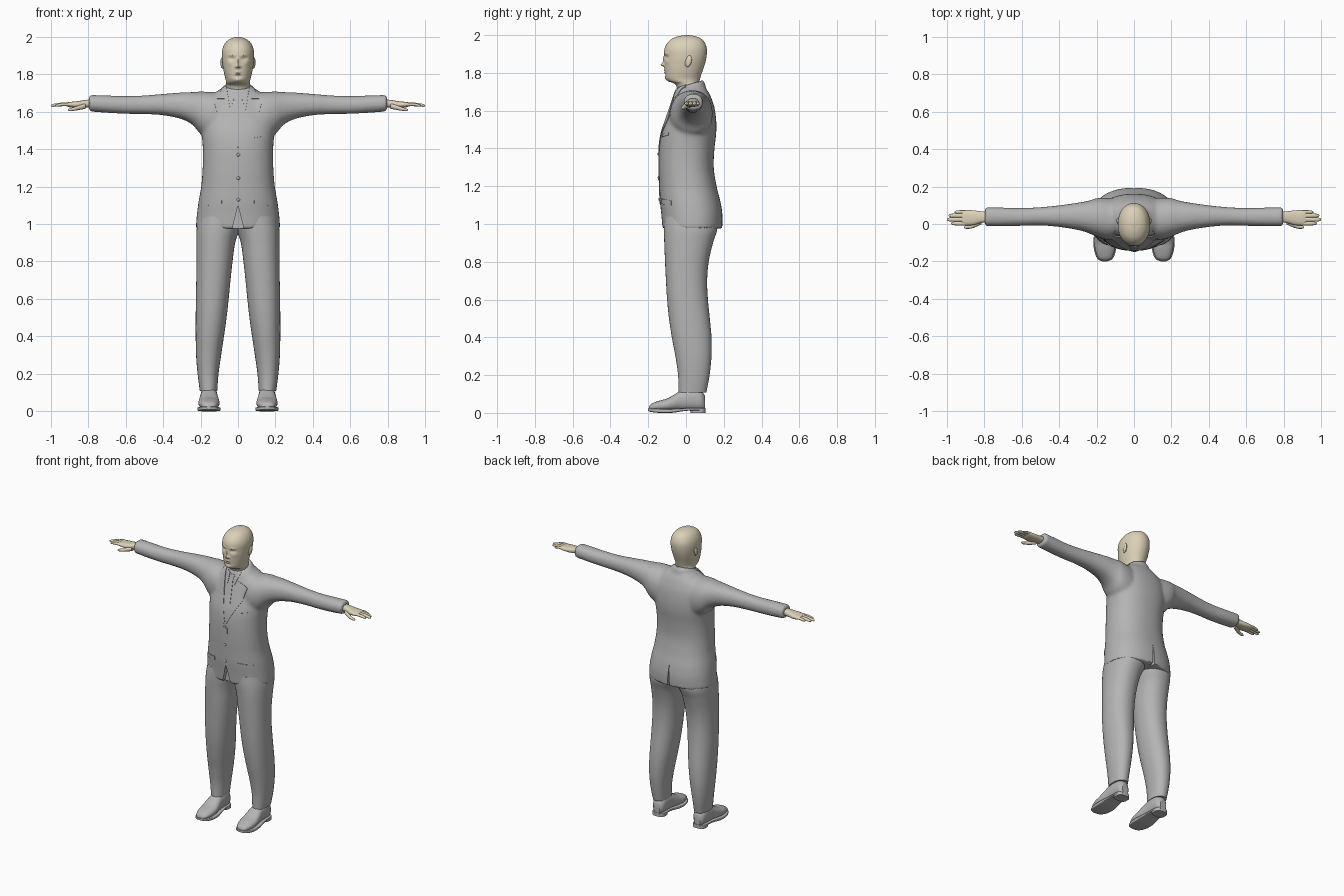
import bpy, bmesh, math
from mathutils import Vector
from mathutils.bvhtree import BVHTree

if "Cube" in bpy.data.objects:
    bpy.data.objects.remove(bpy.data.objects["Cube"])


def material(name, rgb):
    m = bpy.data.materials.new(name)
    m.diffuse_color = (*rgb, 1)
    m.use_nodes = True
    m.node_tree.nodes["Principled BSDF"].inputs["Base Color"].default_value = m.diffuse_color
    return m


SUIT = material("suit grey", (0.46, 0.46, 0.46))
SKIN = material("skin beige", (0.72, 0.64, 0.48))


def loft(bm, axis, stations, n=2.0, segs=40, steps=5, side=1, tilt=0):
    """Smooth tube through stations (t, a0, a1, b0, b1) along an axis."""
    rows, last = [], len(stations) - 1
    for i in range(last):
        p = [stations[max(0, min(last, i + k))] for k in (-1, 0, 1, 2)]
        for s in range(steps + (i == last - 1)):
            u = s / steps
            rows.append([0.5 * (2 * b + (c - a) * u + (2 * a - 5 * b + 4 * c - d) * u * u
                         + (3 * b - a - 3 * c + d) * u ** 3) for a, b, c, d in zip(*p)])
    rings = []
    for t, a0, a1, b0, b1 in rows:
        ring = []
        for k in range(segs):
            ang = 2 * math.pi * k / segs
            c, s = math.cos(ang), math.sin(ang)
            a = (a0 + a1) / 2 + (a1 - a0) / 2 * math.copysign(abs(c) ** (2 / n), c)
            b = (b0 + b1) / 2 + (b1 - b0) / 2 * math.copysign(abs(s) ** (2 / n), s)
            x, y, z = {'X': (t, a, b), 'Y': (a, t, b), 'Z': (a, b, t)}[axis]
            ring.append(bm.verts.new((x * side, y, z + tilt * y)))
        rings.append(ring)
    for r, q in zip(rings, rings[1:]):
        for k in range(segs):
            j = (k + 1) % segs
            bm.faces.new((r[k], r[j], q[j], q[k]))
    bm.faces.new(rings[0])
    bm.faces.new(rings[-1])


def finish(name, bm, mat):
    bmesh.ops.recalc_face_normals(bm, faces=bm.faces)
    me = bpy.data.meshes.new(name)
    bm.to_mesh(me)
    bm.free()
    ob = bpy.data.objects.new(name, me)
    bpy.context.collection.objects.link(ob)
    me.materials.append(mat)
    return ob


def bake(ob, mat):
    dg = bpy.context.evaluated_depsgraph_get()
    ob.data = bpy.data.meshes.new_from_object(ob.evaluated_get(dg))
    ob.modifiers.clear()
    ob.data.materials.clear()
    ob.data.materials.append(mat)


def sym(rows):
    """Stations (z, half width, front, back) centred on x = 0."""
    return [(z, -w, w, f, b) for z, w, f, b in rows]


def wedge(name, w, y0, y1, z1):
    """Hidden cutter for the hem openings."""
    bm = bmesh.new()
    tri = [(-w, 0.9), (w, 0.9), (0, z1)]
    f, b = [[bm.verts.new((x, y, z)) for x, z in tri] for y in (y0, y1)]
    bm.faces.new(f)
    bm.faces.new(b)
    for i in range(3):
        j = (i + 1) % 3
        bm.faces.new((f[i], f[j], b[j], b[i]))
    ob = finish(name, bm, SUIT)
    ob.hide_render = True
    ob.hide_viewport = True
    return ob


# Jacket: torso, collar and sleeves fused into one skin
bm = bmesh.new()
loft(bm, 'Z', sym([(0.975, .226, -.125, .192), (1.05, .22, -.131, .193), (1.12, .211, -.138, .182),
     (1.2, .197, -.141, .162), (1.3, .189, -.144, .147), (1.4, .188, -.142, .151),
     (1.48, .194, -.131, .16), (1.55, .198, -.108, .16), (1.62, .188, -.085, .15),
     (1.67, .16, -.068, .133), (1.70, .125, -.058, .118), (1.725, .088, -.048, .1)]), n=2.3)
loft(bm, 'Z', sym([(1.64, .10, -.065, .11), (1.70, .086, -.055, .104), (1.735, .074, -.048, .092)]),
     tilt=0.3)
for side in (1, -1):
    loft(bm, 'X', [(.06, -.08, .13, 1.42, 1.70), (.14, -.085, .14, 1.445, 1.705), (.2, -.068, .138, 1.48, 1.708),
         (.24, -.05, .125, 1.527, 1.705), (.3, -.032, .114, 1.56, 1.703), (.4, -.016, .1, 1.581, 1.695),
         (.5, -.008, .09, 1.587, 1.687), (.6, -.01, .086, 1.589, 1.684), (.7, -.012, .088, 1.594, 1.687),
         (.797, -.012, .09, 1.602, 1.69)], n=2.2, side=side)
jacket = finish("jacket", bm, SUIT)
rm = jacket.modifiers.new("fuse", 'REMESH')
rm.mode, rm.voxel_size = 'VOXEL', 0.01
sm = jacket.modifiers.new("soften", 'SMOOTH')
sm.factor, sm.iterations = 0.5, 6
for cutter in (wedge("front_hem_cutter", .05, -.25, -.1, 1.1), wedge("back_vent_cutter", .012, .16, .3, 1.13)):
    bo = jacket.modifiers.new("opening", 'BOOLEAN')
    bo.operation, bo.object = 'DIFFERENCE', cutter
bake(jacket, SUIT)
jm = jacket.data
tree = BVHTree.FromPolygons([v.co for v in jm.vertices], [p.vertices for p in jm.polygons])


def surface(x, z):
    hit = tree.ray_cast(Vector((x, -1, z)), Vector((0, 1, 0)))[0]
    return hit or tree.find_nearest(Vector((x, -.1, z)))[0]


def plate(name, left, right, side=1, thick=.009, cols=6, steps=6):
    """Thin cloth panel between two (x, z) edges, laid on the jacket."""
    bm, grid = bmesh.new(), []
    for i in range(len(left) - 1):
        for s in range(steps + (i == len(left) - 2)):
            u = s / steps
            l, r = [Vector(e[i]).lerp(Vector(e[i + 1]), u) for e in (left, right)]
            pts = [l.lerp(r, k / cols) for k in range(cols + 1)]
            grid.append([bm.verts.new(surface(p.x * side, p.y)) for p in pts])
    for r, q in zip(grid, grid[1:]):
        for k in range(cols):
            bm.faces.new((r[k], r[k + 1], q[k + 1], q[k]))
    ob = finish(name, bm, SUIT)
    so = ob.modifiers.new("cloth", 'SOLIDIFY')
    so.thickness, so.offset = thick, 0
    bake(ob, SUIT)


# Tie, lapels, collar leaves, pocket flaps and front edge
plate("tie", [(-.016, 1.70), (-.011, 1.665), (-.024, 1.5), (-.008, 1.41)],
      [(.016, 1.70), (.011, 1.665), (.024, 1.5), (.008, 1.41)], thick=.006)
plate("front_edge", [(-.015, 1.40), (-.015, 1.1)], [(.02, 1.40), (.012, 1.1)], thick=.005)
for side, tag in ((1, "left"), (-1, "right")):
    plate(tag + "_lapel", [(.05, 1.665), (.035, 1.57), (.0, 1.40)],
          [(.125, 1.64), (.098, 1.55), (.008, 1.39)], side)
    plate(tag + "_collar_leaf", [(.062, 1.735), (.05, 1.67)], [(.082, 1.725), (.112, 1.668)], side)
    plate(tag + "_shirt_collar", [(.02, 1.705), (.024, 1.64)], [(.058, 1.73), (.03, 1.64)], side, .006)
    plate(tag + "_pocket_flap", [(.085, 1.135), (.087, 1.108)], [(.175, 1.125), (.178, 1.098)], side, .008)
plate("breast_pocket", [(.085, 1.475), (.085, 1.46)], [(.145, 1.485), (.145, 1.47)], thick=.006)

# Jacket buttons
for i, z in enumerate((1.37, 1.245, 1.13)):
    bm = bmesh.new()
    bmesh.ops.create_uvsphere(bm, u_segments=16, v_segments=8, radius=.009)
    bmesh.ops.scale(bm, vec=(1, .5, 1), verts=bm.verts)
    bmesh.ops.translate(bm, vec=surface(.002, z) + Vector((0, -.003, 0)), verts=bm.verts)
    finish("button_%d" % (i + 1), bm, SUIT)

# Trousers
for side, tag in ((1, "left"), (-1, "right")):
    bm = bmesh.new()
    loft(bm, 'Z', [(.108, .111, .204, -.04, .108), (.2, .104, .216, -.042, .125), (.3, .09, .224, -.056, .135),
         (.4, .075, .226, -.075, .135), (.5, .061, .226, -.09, .126), (.6, .05, .225, -.1, .116),
         (.7, .04, .223, -.106, .112), (.8, .029, .222, -.111, .12), (.9, .015, .222, -.115, .143),
         (.97, -.01, .221, -.117, .165), (1.04, -.04, .21, -.115, .165)], n=2.2, side=side)
    finish(tag + "_trouser_leg", bm, SUIT)

    # Shoe upper, sole and heel
    bm = bmesh.new()
    loft(bm, 'Y', [(-.196, .145, .168, .016, .03), (-.183, .119, .191, .012, .048), (-.14, .103, .207, .01, .065),
         (-.1, .099, .211, .01, .076), (-.06, .102, .208, .012, .098), (-.02, .108, .202, .012, .122),
         (.04, .11, .2, .012, .135), (.08, .115, .195, .012, .12), (.1, .132, .178, .014, .09)],
         n=2.3, side=side, segs=32)
    finish(tag + "_shoe", bm, SUIT)
    bm = bmesh.new()
    loft(bm, 'Y', [(-.2, .145, .168, .01, .024), (-.185, .114, .196, .005, .024), (-.14, .097, .213, 0, .022),
         (-.08, .094, .216, 0, .022), (-.02, .104, .208, .008, .024), (.02, .108, .204, .012, .026),
         (.08, .111, .199, .012, .026), (.102, .13, .18, .012, .026)], n=6, side=side, segs=32)
    loft(bm, 'Z', [(0, .11, .2, .025, .103), (.022, .11, .2, .02, .103)], n=3, side=side, segs=32, steps=1)
    finish(tag + "_sole", bm, SUIT)

    # Hand: palm, fingers and thumb
    bm = bmesh.new()
    loft(bm, 'X', [(.775, .01, .064, 1.625, 1.668), (.82, .005, .068, 1.622, 1.662), (.86, -.006, .073, 1.62, 1.656),
         (.9, -.006, .074, 1.624, 1.652), (.918, .0, .07, 1.63, 1.648)], n=2.5, side=side, segs=24)
    for y, tip, r in ((.003, .978, .0105), (.024, 1.0, .0115), (.045, .99, .011), (.064, .96, .0095)):
        loft(bm, 'X', [(x, y + dy - r * k, y + dy + r * k, z - r * k * .8, z + r * k * .8) for x, dy, k, z in
             ((.88, 0, 1, 1.638), ((.89 + tip) / 2, 0, 1.02, 1.639), (tip - .012, 0, .85, 1.634), (tip, 0, .3, 1.632))],
             side=side, segs=14, steps=4)
    loft(bm, 'X', [(.815, -.002, .03, 1.615, 1.645), (.845, -.016, .012, 1.61, 1.636),
         (.875, -.025, -.003, 1.605, 1.625), (.9, -.025, -.008, 1.603, 1.618), (.908, -.02, -.013, 1.606, 1.613)],
         side=side, segs=14)
    finish(tag + "_hand", bm, SKIN)

    # Ear
    bm = bmesh.new()
    bmesh.ops.create_uvsphere(bm, u_segments=16, v_segments=12, radius=1)
    for v in bm.verts:
        v.co = Vector((side * (.083 + .01 * v.co.x + .004 * v.co.y), .012 + .018 * v.co.y + .005 * v.co.z,
                       1.862 + .031 * v.co.z))
    finish(tag + "_ear", bm, SKIN)

# Head and neck, with the face pushed in and out by soft bumps
bm = bmesh.new()
loft(bm, 'Z', sym([(1.64, .06, -.03, .08), (1.70, .061, -.042, .07), (1.74, .063, -.058, .068),
     (1.755, .064, -.092, .071), (1.772, .066, -.108, .075), (1.80, .073, -.112, .084), (1.84, .081, -.115, .098),
     (1.88, .086, -.115, .108), (1.92, .086, -.115, .111), (1.95, .078, -.104, .104), (1.975, .062, -.082, .088),
     (1.991, .039, -.05, .06), (1.998, .016, -.018, .03), (2.0, .004, 0, .01)]), n=2.1, segs=96, steps=7)
bumps = [(0, 1.843, .009, .009, -.018), (0, 1.868, .007, .02, -.008), (.012, 1.839, .006, .006, -.006),
         (.033, 1.884, .014, .009, .011), (.033, 1.884, .007, .004, -.005), (.032, 1.902, .018, .006, -.004),
         (0, 1.813, .016, .004, -.005), (0, 1.800, .014, .004, -.005), (0, 1.8065, .02, .0025, .003),
         (0, 1.789, .02, .006, .004), (0, 1.768, .018, .01, -.005), (.045, 1.858, .014, .012, -.003)]
for v in bm.verts:
    if v.co.y < -.02:
        x, z = abs(v.co.x), v.co.z
        v.co.y += sum(a * math.exp(-((x - bx) / sx) ** 2 - ((z - bz) / sz) ** 2) for bx, bz, sx, sz, a in bumps)
finish("head", bm, SKIN)

# Smooth shading with sharp folds kept
bpy.ops.object.select_all(action='DESELECT')
for ob in bpy.context.collection.objects:
    if not ob.hide_render:
        ob.select_set(True)
        bpy.context.view_layer.objects.active = ob
bpy.ops.object.shade_smooth_by_angle(angle=math.radians(40))
